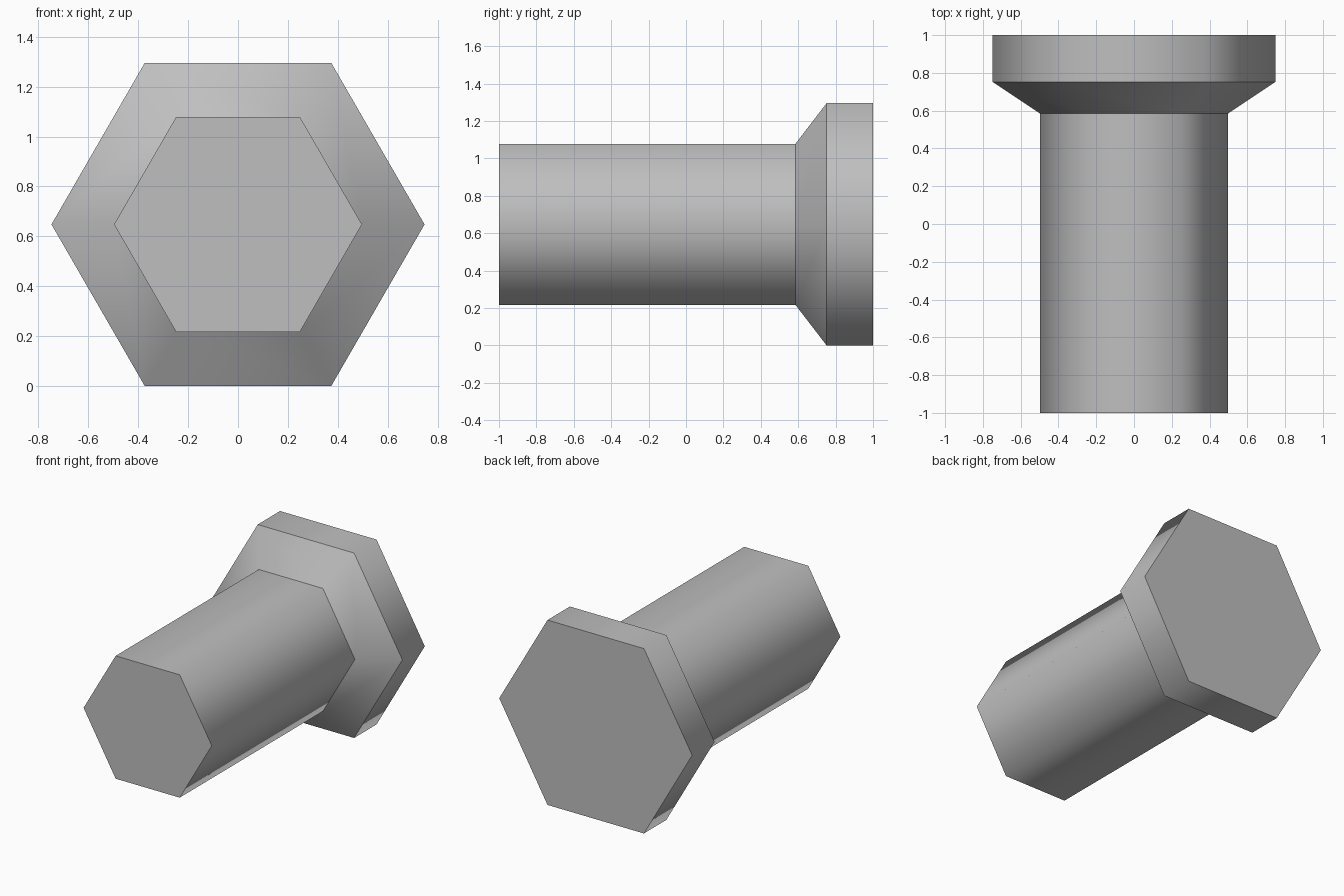
import bpy, bmesh, math

if "Cube" in bpy.data.objects:
    bpy.data.objects.remove(bpy.data.objects["Cube"])

SIDES = 6
HEAD_R, SHAFT_R = 0.748, 0.497
AXIS_Z = HEAD_R * math.cos(math.pi / SIDES)   # flat of the head rests on z = 0

steel = bpy.data.materials.new("grey_steel")
steel.diffuse_color = (0.52, 0.52, 0.52, 1)
steel.use_nodes = True
steel.node_tree.nodes["Principled BSDF"].inputs["Base Color"].default_value = steel.diffuse_color


def hex_part(name, profile, cap_front=False, cap_back=False):
    """Loft hexagon rings along y from (y, radius) pairs; ring edges stay sharp."""
    bm = bmesh.new()
    rings = []
    for y, r in profile:
        angles = [2 * math.pi * i / SIDES for i in range(SIDES)]
        rings.append([bm.verts.new((r * math.cos(a), y, AXIS_Z + r * math.sin(a)))
                      for a in angles])
    for a, b in zip(rings, rings[1:]):
        for i in range(SIDES):
            j = (i + 1) % SIDES
            bm.faces.new((a[i], b[i], b[j], a[j]))
    if cap_front:
        bm.faces.new(rings[0])
    if cap_back:
        bm.faces.new(rings[-1][::-1])
    for f in bm.faces:
        f.smooth = True
    for ring in rings:
        for i in range(SIDES):
            bm.edges.get((ring[i], ring[(i + 1) % SIDES])).smooth = False
    mesh = bpy.data.meshes.new(name)
    bm.to_mesh(mesh)
    bm.free()
    mesh.materials.append(steel)
    obj = bpy.data.objects.new(name, mesh)
    bpy.context.collection.objects.link(obj)
    return obj


# Long shaft, closed at the front
hex_part("shaft", [(-1.0, SHAFT_R), (0.585, SHAFT_R)], cap_front=True)
# Flared head, closed at the back
hex_part("head", [(0.585, SHAFT_R), (0.752, HEAD_R), (1.0, HEAD_R)], cap_back=True)
